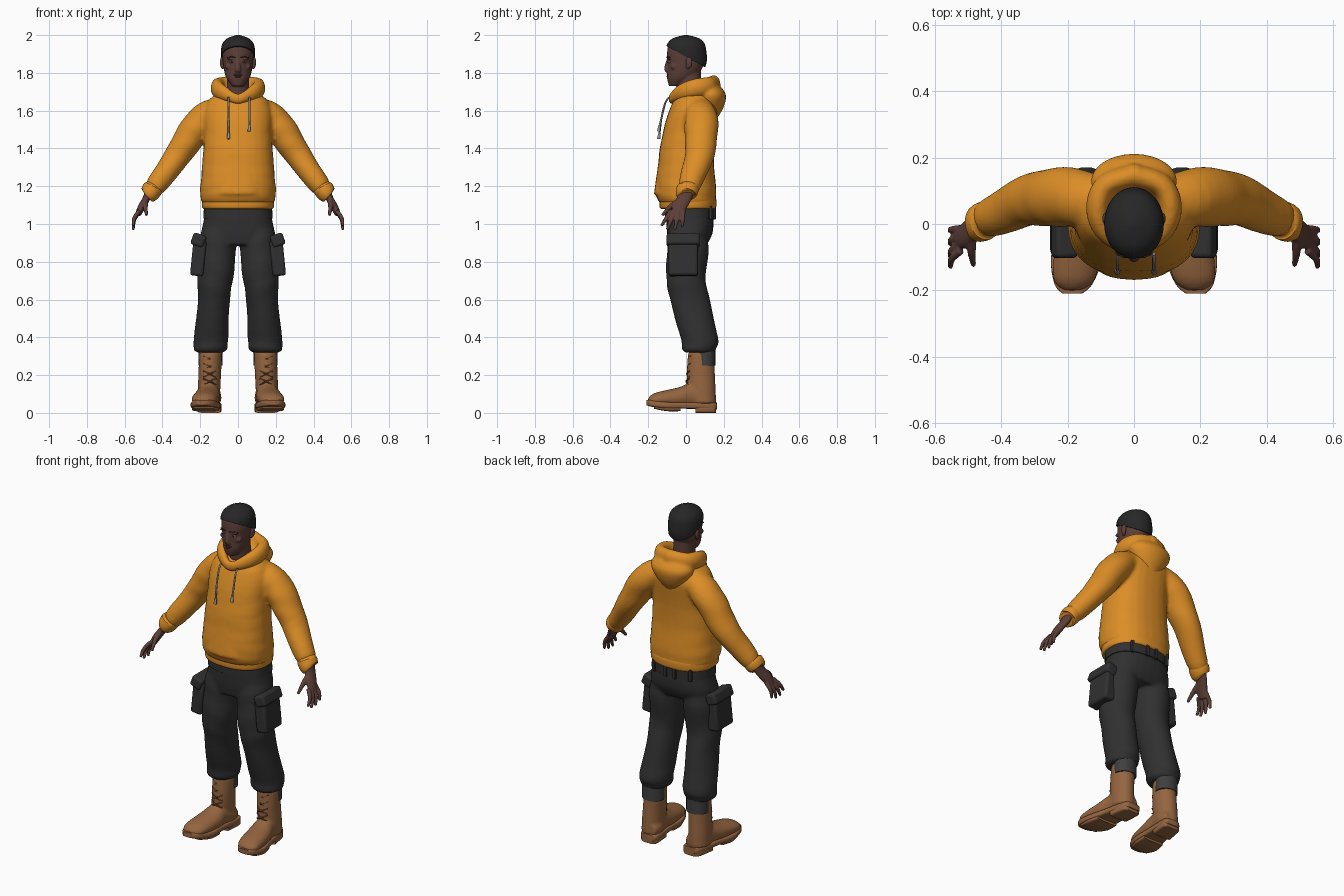
import bpy, bmesh, math
from mathutils import Vector, Matrix

if "Cube" in bpy.data.objects:
    bpy.data.objects.remove(bpy.data.objects["Cube"])


def material(name, *rgb):
    mat = bpy.data.materials.new(name)
    mat.use_nodes = True
    mat.diffuse_color = (*rgb, 1)
    shader = mat.node_tree.nodes["Principled BSDF"]
    shader.inputs["Base Color"].default_value = (*rgb, 1)
    shader.inputs["Roughness"].default_value = .8
    return mat


orange = material("orange fleece", .72, .27, .02)
charcoal = material("charcoal cloth", .03, .03, .03)
grey = material("grey lining", .05, .05, .05)
skin = material("brown skin", .11, .05, .04)
lip_brown = material("lip brown", .08, .03, .03)
black = material("black hair", .02, .02, .02)
leather = material("tan leather", .3, .13, .05)
lace_brown = material("dark lace brown", .13, .05, .02)
silver = material("silver cord", .3, .3, .3)
ivory = material("eye ivory", .4, .3, .2)

Y, Z = Vector((0, 1, 0)), Vector((0, 0, 1))


def spline(rows, steps=4):
    """Smooth curve that passes through every row."""
    rows = [Vector(row) for row in rows]
    rows = [rows[0]] + rows + [rows[-1]]
    curve = []
    for before, start, end, after in zip(rows, rows[1:], rows[2:], rows[3:]):
        leave, arrive = (end - before) / 2, (after - start) / 2
        for step in range(steps):
            t = step / steps
            ease = t * t * (3 - 2 * t)
            curve.append(start.lerp(end, ease) + leave * (t * (1 - t) ** 2)
                         - arrive * (t * t * (1 - t)))
    return curve + [rows[-1]]


def loft(bm, rows, axis=None, up=Y, power=2, fold=0, sides=28):
    """Skin superellipse rings along x, y, z, half width, half depth."""
    path = spline(rows)
    centres = [Vector(row[:3]) for row in path]
    last = len(path) - 1
    rings = []
    for i, row in enumerate(path):
        along = axis or (centres[min(i + 1, last)] - centres[max(i - 1, 0)]).normalized()
        wide = up.cross(along).normalized()
        deep = along.cross(wide)
        ring = []
        for k in range(sides):
            angle = math.tau * k / sides
            c, s = math.cos(angle), math.sin(angle)
            swell = 1 + fold * math.sin(i * 1.3 + 2 * math.sin(angle + i / 5))
            u = math.copysign(abs(c) ** (2 / power), c) * row[3] * swell
            v = math.copysign(abs(s) ** (2 / power), s) * row[4] * swell
            ring.append(bm.verts.new(centres[i] + wide * u + deep * v))
        rings.append(ring)
    for low, high in zip(rings, rings[1:]):
        for k in range(sides):
            bm.faces.new((low[k - 1], low[k], high[k], high[k - 1]))
    bm.faces.new(rings[0][::-1])
    bm.faces.new(rings[-1])


def column(bm, rows, x=0, splay=0, **options):
    """Level rings listed by height, y, half width, half depth."""
    loft(bm, [(x + splay * z, y, z, w, d) for z, y, w, d in rows], axis=Z, **options)


def foot(bm, rows, power=2):
    """Upright rings listed from heel to toe by y, height, half width, half depth."""
    loft(bm, [(.16 - y / 8, y, z, w, d) for y, z, w, d in rows], axis=-Y, up=Z, power=power)


def tube(bm, rows, ratio=1, **options):
    """Free path listed by x, y, z, radius."""
    loft(bm, [(*row, row[-1] * ratio) for row in rows], **options)


def ball(bm, centre, size):
    place = Matrix.LocRotScale(Vector(centre), None, Vector(size))
    bmesh.ops.create_uvsphere(bm, u_segments=20, v_segments=12, radius=1, matrix=place)


def block(bm, centre, size, tilt=0):
    turn = Matrix.Rotation(tilt, 3, 'Y')
    bmesh.ops.create_cube(bm, size=1, matrix=Matrix.LocRotScale(Vector(centre), turn, Vector(size)))


def finish(name, bm, mat, mirror=True, voxel=0, relax=3, bevel=0):
    bmesh.ops.recalc_face_normals(bm, faces=bm.faces)
    mesh = bpy.data.meshes.new(name)
    bm.to_mesh(mesh)
    bm.free()
    mesh.materials.append(mat)
    part = bpy.data.objects.new(name, mesh)
    bpy.context.collection.objects.link(part)
    bpy.ops.object.select_all(action='DESELECT')
    part.select_set(True)
    bpy.context.view_layer.objects.active = part
    bpy.ops.object.shade_smooth_by_angle(angle=math.radians(45))
    if mirror:
        part.modifiers.new("Mirror", 'MIRROR').use_mirror_merge = False
    if bevel:
        rounding = part.modifiers.new("Bevel", 'BEVEL')
        rounding.width, rounding.segments = bevel, 3
    if voxel:
        blend = part.modifiers.new("Blend", 'REMESH')
        blend.mode, blend.voxel_size, blend.use_smooth_shade = 'VOXEL', voxel, True
        part.modifiers.new("Relax", 'SMOOTH').iterations = relax


# Hoodie body: trunk, belly pouch and sleeves blended together
bm = bmesh.new()
column(bm, [(1.11, .01, .19, .15), (1.17, 0, .2, .16), (1.3, 0, .19, .15), (1.45, .01, .18, .14),
            (1.6, .04, .18, .13), (1.66, .04, .15, .1), (1.7, .05, .1, .08)], power=2.3, fold=.01)
column(bm, [(1.16, -.08, .13, .09), (1.3, -.06, .12, .09), (1.37, -.06, .08, .08)], power=2.6)
tube(bm, [(.1, .07, 1.6, .07), (.18, .08, 1.56, .08), (.25, .08, 1.47, .08), (.32, .07, 1.36, .07),
          (.43, .02, 1.21, .055), (.46, 0, 1.18, .04)], ratio=1.1, fold=.025)
finish("hoodie_body", bm, orange, voxel=.01, relax=4)

# Ribbed hem and cuffs
bm = bmesh.new()
column(bm, [(1.08, .01, .18, .14), (1.09, .01, .19, .15), (1.13, .01, .19, .15),
            (1.14, .01, .18, .14)], power=2.3, sides=48)
finish("hoodie_hem", bm, orange, mirror=False)
bm = bmesh.new()
tube(bm, [(.44, .01, 1.21, .04), (.45, .01, 1.19, .053), (.47, 0, 1.16, .05),
          (.48, 0, 1.15, .04)], ratio=1.1)
finish("sleeve_cuff", bm, orange)

# Hood: rolled rim around the neck with a bag hanging behind
bm = bmesh.new()
tube(bm, [(-.01, -.07, 1.66, .02), (.03, -.07, 1.67, .02), (.09, -.02, 1.7, .03), (.11, .05, 1.72, .035),
          (.08, .12, 1.73, .035), (-.02, .15, 1.74, .035)], ratio=1.4, up=Z)
column(bm, [(1.55, .13, .04, .03), (1.62, .13, .1, .07), (1.69, .13, .13, .08),
            (1.75, .13, .07, .03)])
finish("hood", bm, orange, voxel=.008, relax=5)

# Drawstrings with metal tips
for name, x, low in (("right", -.05, 1.48), ("left", .06, 1.52)):
    bm = bmesh.new()
    tube(bm, [(x, -.09, 1.67, .005), (x, -.11, 1.64, .005), (x, -.13, 1.56, .005),
              (x, -.14, low, .005)], sides=8)
    tube(bm, [(x, -.14, low, .007), (x, -.145, low - .03, .009)], sides=10)
    finish(name + "_drawstring", bm, silver, mirror=False)

# Head: skull, neck, nose, brows and cheeks blended together
bm = bmesh.new()
column(bm, [(1.73, -.06, .03, .03), (1.77, -.03, .06, .07), (1.81, -.01, .073, .088),
            (1.86, 0, .08, .1), (1.91, 0, .084, .1), (1.95, 0, .07, .09), (1.98, 0, .03, .04)])
column(bm, [(1.58, .03, .07, .07), (1.68, .02, .06, .06), (1.84, .01, .06, .07)])
column(bm, [(1.88, -.09, .01, .01), (1.83, -.1, .014, .015), (1.81, -.1, .018, .012),
            (1.8, -.09, .01, .01)])
ball(bm, (.034, -.087, 1.876), (.026, .012, .006))
ball(bm, (.05, -.066, 1.833), (.018, .016, .016))
finish("head", bm, skin, voxel=.005)

bm = bmesh.new()
ball(bm, (.086, .016, 1.855), (.01, .018, .03))
ball(bm, (.08, .01, 1.835), (.01, .012, .016))
finish("ear", bm, skin, voxel=.004)

# Face details
bm = bmesh.new()
ball(bm, (.034, -.086, 1.857), (.014, .01, .006))
finish("eye", bm, ivory)
bm = bmesh.new()
ball(bm, (.034, -.095, 1.857), (.005, .003, .005))
finish("iris", bm, black)
bm = bmesh.new()
tube(bm, [(.014, -.1, 1.88, .003), (.035, -.098, 1.886, .003), (.056, -.08, 1.88, .002)], sides=8)
finish("eyebrow", bm, black)
bm = bmesh.new()
ball(bm, (0, -.094, 1.79), (.024, .009, .005))
ball(bm, (0, -.093, 1.78), (.02, .01, .006))
finish("lips", bm, lip_brown, mirror=False)

# Short hair: a cap sliced along a sloping hairline
bm = bmesh.new()
column(bm, [(1.8, .01, .08, .08), (1.86, .01, .087, .1), (1.92, 0, .09, .107), (1.96, 0, .08, .095),
            (1.985, 0, .053, .065), (2, 0, .01, .01)], sides=40)
bmesh.ops.bisect_plane(bm, geom=bm.verts[:] + bm.edges[:] + bm.faces[:],
                       plane_co=(0, 0, 1.885), plane_no=(0, .55, 1), clear_inner=True)
bmesh.ops.holes_fill(bm, edges=[edge for edge in bm.edges if edge.is_boundary])
finish("hair", bm, black, mirror=False)

# Hands: flat palm, four bent fingers and a thumb
bm = bmesh.new()
tube(bm, [(.465, 0, 1.18, .025), (.485, -.01, 1.135, .02), (.51, -.035, 1.09, .02),
          (.53, -.045, 1.05, .016)], ratio=1.9)
for finger, (reach, low) in enumerate(((-.13, .99), (-.1, .97), (-.06, .97), (-.02, .985))):
    knuckle, tip = Vector((.522, finger * .022 - .08, 1.07)), Vector((.554, reach, low))
    middle = knuckle.lerp(tip, .5) + Vector((.012, 0, 0))
    tube(bm, [(*knuckle, .012), (*middle, .011), (*tip, .008)], sides=12)
tube(bm, [(.49, -.04, 1.12, .016), (.49, -.085, 1.09, .013), (.484, -.125, 1.045, .008)], sides=12)
finish("hand", bm, skin, voxel=.005, relax=2)

# Trousers: hips and baggy legs blended together
bm = bmesh.new()
column(bm, [(1.12, .01, .17, .12), (1.03, .02, .18, .125), (.95, .02, .195, .12),
            (.89, .01, .19, .1)], power=2.4)
column(bm, [(.97, .01, .09, .1), (.87, .01, .1, .11), (.72, 0, .095, .105), (.6, .02, .085, .105),
            (.4, .07, .09, .1), (.34, .07, .09, .09), (.32, .07, .07, .08)],
       x=.17, splay=-.07, fold=.02)
finish("trousers", bm, charcoal, voxel=.01)
bm = bmesh.new()
column(bm, [(1.03, .02, .184, .13), (1.09, .02, .18, .13)], power=2.4, sides=48)
finish("waistband", bm, charcoal, mirror=False)
bm = bmesh.new()
for x, y in ((.03, .15), (.12, .13)):
    block(bm, (x, y, 1.06), (.02, .016, .07))
finish("belt_loop", bm, charcoal, bevel=.003)

# Cargo pockets with flaps
bm = bmesh.new()
block(bm, (.21, -.015, .82), (.07, .155, .19), tilt=-.1)
block(bm, (.21, -.015, .915), (.07, .175, .065), tilt=-.35)
finish("cargo_pocket", bm, charcoal, bevel=.014)
bm = bmesh.new()
column(bm, [(.25, .1, .064, .055), (.35, .1, .064, .055)], x=.146)
finish("ankle_lining", bm, grey)

# Boots: shaft and foot blended together, on a heeled sole
bm = bmesh.new()
column(bm, [(.32, .08, .06, .07), (.16, .08, .06, .075), (.05, .09, .06, .07)],
       x=.158, splay=-.04, fold=.01)
foot(bm, [(.15, .07, .04, .04), (.1, .08, .06, .06), (.03, .09, .06, .07), (-.04, .08, .07, .055),
          (-.16, .07, .065, .037), (-.2, .06, .03, .02)])
finish("boot", bm, leather, voxel=.008)
bm = bmesh.new()
foot(bm, [(.165, .036, .035, .018), (.14, .036, .055, .018), (0, .04, .066, .018),
          (-.1, .04, .078, .018), (-.18, .05, .058, .018), (-.21, .055, .03, .014)], power=5)
foot(bm, [(.16, .02, .04, .02), (.14, .02, .055, .02), (.05, .02, .06, .02)], power=5)
foot(bm, [(-.03, .025, .066, .016), (-.1, .025, .072, .016), (-.17, .036, .055, .014)], power=5)
finish("boot_sole", bm, leather)

# Crossed laces up the front of each boot
bm = bmesh.new()
for row in range(4):
    y, z = row * .004, .15 + row * .04
    for side in (-.034, .034):
        tube(bm, [(.15 - side, y + .016, z, .004), (.15, y, z + .016, .004),
                  (.15 + side, y + .016, z + .032, .004)], up=Z, sides=8)
finish("boot_laces", bm, lace_brown)
